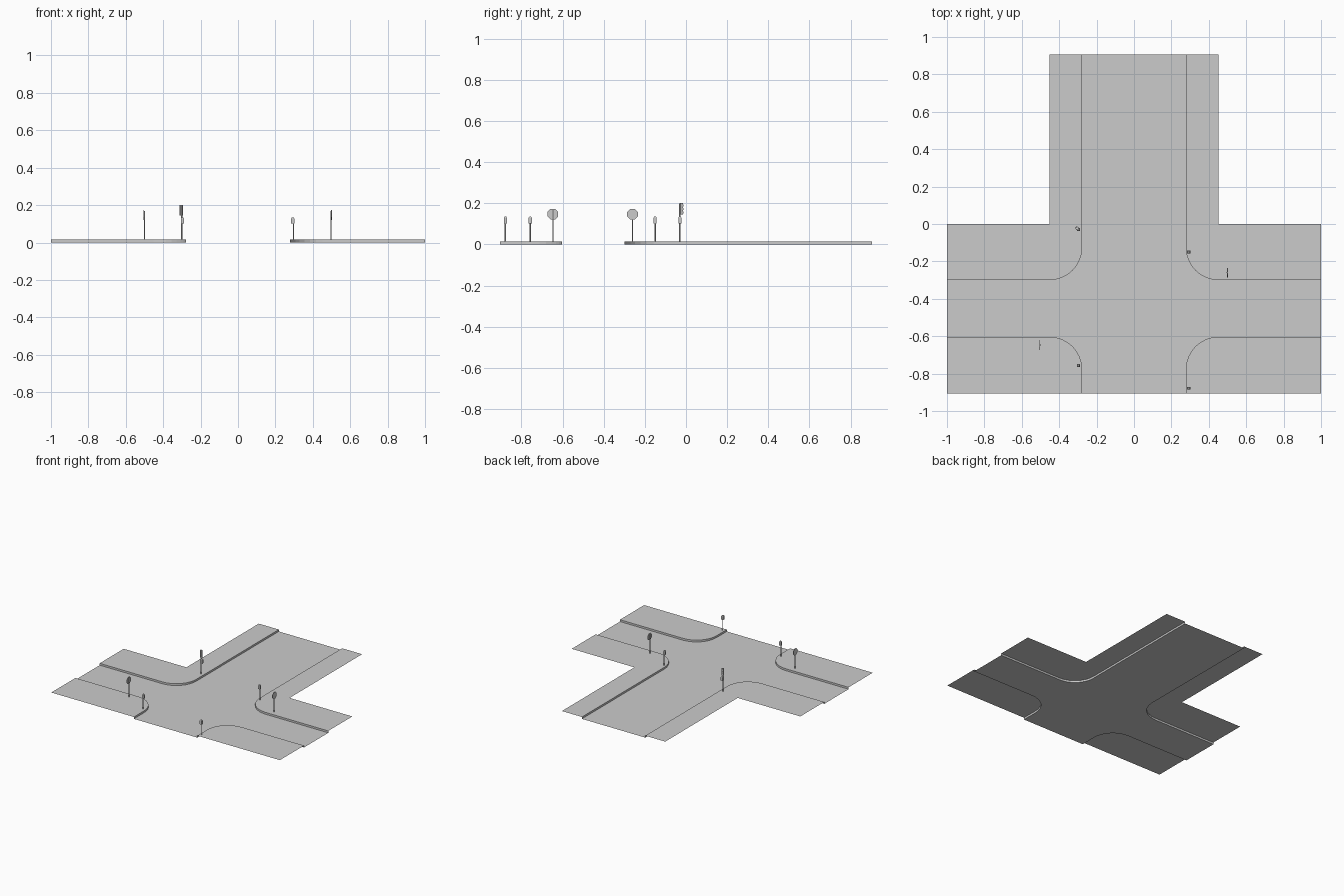
import bpy, bmesh
from math import sin, cos, pi, radians
from mathutils import Matrix, Vector

if "Cube" in bpy.data.objects:
    bpy.data.objects.remove(bpy.data.objects["Cube"])

KERB = 0.015          # pavement height
RX, END = 0.277, 0.905  # half width of the main road, model half depth
NY, SY = -0.3, -0.603   # kerb lines of the cross street
R = 0.175             # corner radius


def finish(name, bm, smooth=False):
    me = bpy.data.meshes.new(name)
    bm.to_mesh(me)
    bm.free()
    ob = bpy.data.objects.new(name, me)
    bpy.context.collection.objects.link(ob)
    return ob


def kerb_line(side, y, s, end):
    """Kerb from the side end of the street, round the corner, to the road end."""
    pts = [(1.0, y)]
    for i in range(9):
        a = pi / 2 * i / 8
        pts.append((RX + R - R * sin(a), y + s * (R - R * cos(a))))
    pts.append((RX, end))
    return [(x * side, v) for x, v in pts]


def pavement(name, line, outer):
    bm = bmesh.new()
    top = [bm.verts.new((x, y, KERB)) for x, y in line]
    low = [bm.verts.new((x, y, 0)) for x, y in line]
    rest = [bm.verts.new((x, y, KERB)) for x, y in outer]
    f = bm.faces.new(top + rest)
    f.normal_update()
    up = f.normal.z > 0
    if not up:
        f.normal_flip()
    for i in range(len(line) - 1):
        q = [low[i], low[i + 1], top[i + 1], top[i]]
        bm.faces.new(q if up else q[::-1])
    finish(name, bm)


# Pavements with kerbs
lines = {}
for side, tag in ((-1, "left"), (1, "right")):
    back = kerb_line(side, NY, 1, END)
    front = kerb_line(side, SY, -1, -END)
    lines[side] = (back, front)
    pavement("back_pavement_" + tag, back,
             [(side * 0.452, END), (side * 0.452, 0), (side, 0)])
    pavement("front_pavement_" + tag, front, [(side, -END)])

# Road surface between the kerbs
bm = bmesh.new()
ring = lines[1][1][::-1] + lines[1][0] + lines[-1][0][::-1] + lines[-1][1]
f = bm.faces.new([bm.verts.new((x, y, 0)) for x, y in ring])
f.normal_update()
if f.normal.z < 0:
    f.normal_flip()
finish("road", bm)


def cylinder(bm, loc, r, depth, n, rot=None):
    m = Matrix.Translation(loc) @ (rot or Matrix())
    bmesh.ops.create_cone(bm, cap_ends=True, segments=n, radius1=r, radius2=r,
                          depth=depth, matrix=m)


def pole(bm, x, y, h, r=0.003):
    cylinder(bm, (x, y, (KERB + h) / 2), r, h - KERB, 8)


def box(bm, loc, size, rz=0):
    m = (Matrix.Translation(loc) @ Matrix.Rotation(rz, 4, 'Z')
         @ Matrix.Diagonal((*size, 1)))
    bmesh.ops.create_cube(bm, size=1, matrix=m)


# Octagonal road signs facing along the cross street
for x, y, tag in ((-0.5, -0.647, "left"), (0.497, -0.26, "right")):
    s = 1 if x > 0 else -1
    bm = bmesh.new()
    pole(bm, x, y, 0.168)
    rot = Matrix.Rotation(pi / 2, 4, 'Y') @ Matrix.Rotation(pi / 8, 4, 'Z')
    cylinder(bm, (x + s * 0.003, y, 0.147), 0.028, 0.003, 8, rot)
    finish("octagonal_sign_" + tag, bm)


def meter_head(bm, x, y, z):
    """Small upright head with a chamfered cap."""
    box(bm, (x, y, z + 0.014), (0.017, 0.015, 0.028))
    bmesh.ops.create_cone(bm, cap_ends=True, segments=4, radius1=0.011,
                          radius2=0.006, depth=0.006,
                          matrix=Matrix.Translation((x, y, z + 0.031))
                          @ Matrix.Rotation(pi / 4, 4, 'Z'))


# Small crossing posts near the kerbs
for i, (x, y) in enumerate(((-0.297, -0.757), (0.293, -0.878), (0.293, -0.15))):
    s = 1 if x > 0 else -1
    bm = bmesh.new()
    pole(bm, x + s * 0.004, y, 0.12)
    meter_head(bm, x, y, 0.101)
    finish("crossing_post_%d" % (i + 1), bm)

# Traffic light with a small crossing head below it
bm = bmesh.new()
x, y = -0.301, -0.03
pole(bm, x, y, 0.195, 0.0035)
meter_head(bm, x + 0.005, y, 0.101)
rz = radians(20)
c = Vector((x - 0.003, y + 0.006, 0.172))
box(bm, c, (0.016, 0.012, 0.056), rz)
for k in (-1, 0, 1):   # lamp hoods
    d = Matrix.Rotation(rz, 3, 'Z') @ Vector((0, 0.008, 0))
    cylinder(bm, c + d + Vector((0, 0, k * 0.017)), 0.006, 0.006, 8,
             Matrix.Rotation(rz, 4, 'Z') @ Matrix.Rotation(pi / 2, 4, 'X'))
finish("traffic_light", bm)
